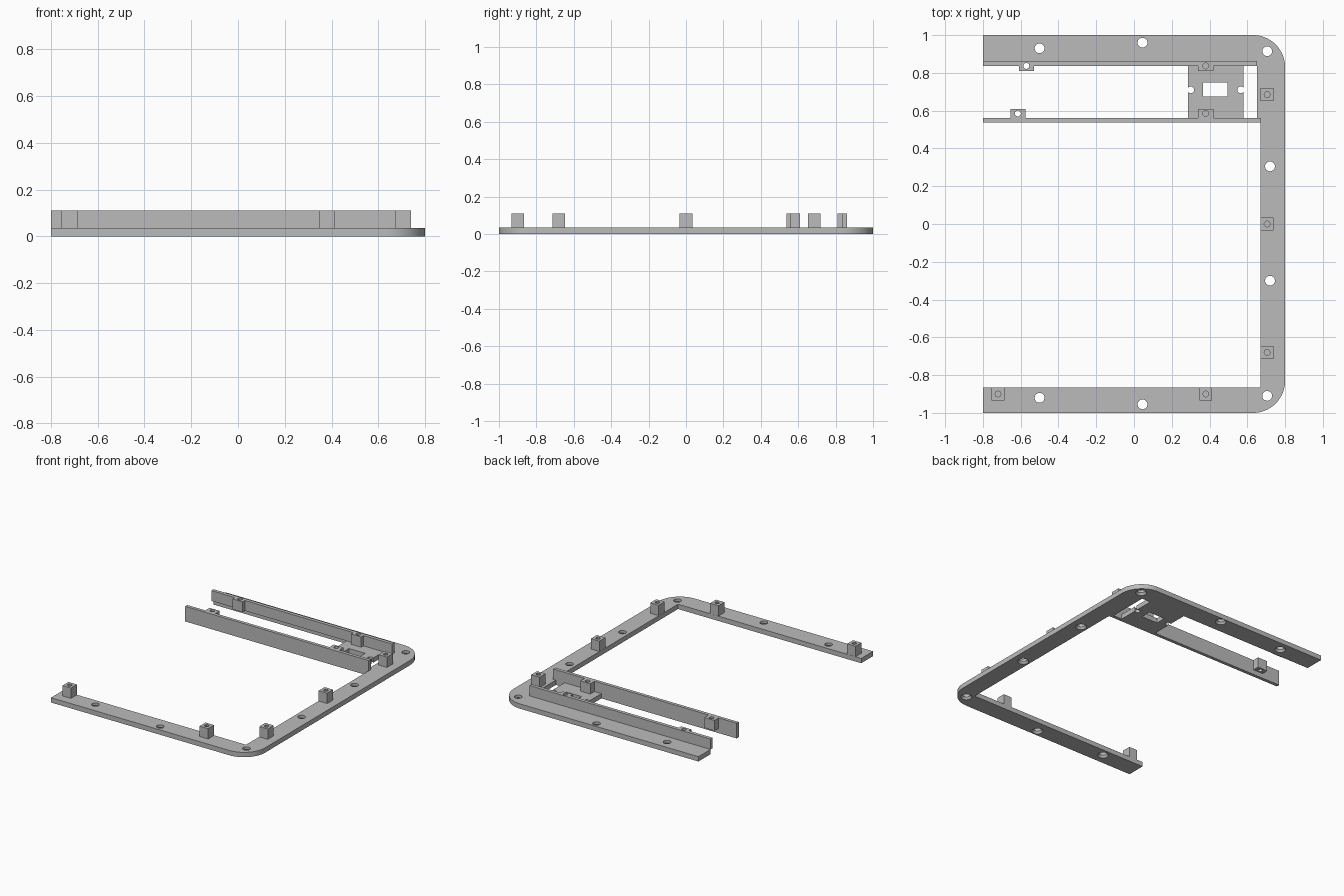
import bpy, bmesh, math

if "Cube" in bpy.data.objects:
    bpy.data.objects.remove(bpy.data.objects["Cube"])

T, H = 0.035, 0.11          # plate thickness, overall height

grey = bpy.data.materials.new("mid grey")
grey.diffuse_color = (0.5, 0.5, 0.5, 1)
grey.use_nodes = True
grey.node_tree.nodes["Principled BSDF"].inputs["Base Color"].default_value = grey.diffuse_color


def loft(name, rings):
    """Closed solid through stacked rings of equal point count."""
    bm = bmesh.new()
    vs = [[bm.verts.new(p) for p in r] for r in rings]
    n = len(vs[0])
    for a, b in zip(vs, vs[1:]):
        for i in range(n):
            bm.faces.new((a[i], a[(i + 1) % n], b[(i + 1) % n], b[i]))
    bm.faces.new(vs[0][::-1])
    bm.faces.new(vs[-1])
    bmesh.ops.recalc_face_normals(bm, faces=bm.faces)
    me = bpy.data.meshes.new(name)
    bm.to_mesh(me)
    bm.free()
    me.materials.append(grey)
    ob = bpy.data.objects.new(name, me)
    bpy.context.collection.objects.link(ob)
    return ob


def prism(name, pts, z0, z1):
    return loft(name, [[(x, y, z) for x, y in pts] for z in (z0, z1)])


def box(name, x0, x1, y0, y1, z0, z1):
    return prism(name, [(x0, y0), (x1, y0), (x1, y1), (x0, y1)], z0, z1)


def drill(x, y, levels, n):
    """Round cutter with (radius, z) levels."""
    return loft("cutter", [[(x + r * math.cos(2 * math.pi * i / n),
                             y + r * math.sin(2 * math.pi * i / n), z)
                            for i in range(n)] for r, z in levels])


def cut(ob, cutters):
    bpy.context.view_layer.objects.active = ob
    for c in cutters:
        m = ob.modifiers.new("cut", 'BOOLEAN')
        m.operation, m.solver, m.object = 'DIFFERENCE', 'EXACT', c
        bpy.ops.object.modifier_apply(modifier=m.name)
        bpy.data.objects.remove(c)


def smooth(ob):
    bpy.ops.object.select_all(action='DESELECT')
    ob.select_set(True)
    bpy.context.view_layer.objects.active = ob
    bpy.ops.object.shade_smooth_by_angle(angle=math.radians(30))


# Flat three-sided frame with rounded outer corners
R = 0.17


def corner(cy, start):
    return [(0.8 - R + R * math.cos(math.radians(start + 90 * i / 16)),
             cy + R * math.sin(math.radians(start + 90 * i / 16))) for i in range(17)]


outline = ([(-0.8, -1)] + corner(-1 + R, -90) + corner(1 - R, 0) +
           [(-0.8, 1), (-0.8, 0.86), (0.65, 0.86), (0.65, 0.56),
            (0.67, 0.56), (0.67, -0.865), (-0.8, -0.865)])
frame = prism("frame", outline, 0, T)

# Countersunk screw holes
holes = [(-0.5, 0.93), (0.045, 0.96), (0.705, 0.915), (0.72, 0.305),
         (0.72, -0.3), (0.705, -0.91), (0.045, -0.955), (-0.5, -0.92)]
cut(frame, [drill(x, y, [(0.041, -0.005), (0.026, 0.016), (0.026, 0.06)], 24)
            for x, y in holes])
smooth(frame)


def pilot(x, y):
    return drill(x, y, [(0.016, T + 0.001), (0.016, 0.15)], 8)


# Square mounting posts on the frame
s = 0.034
for i, (x, y) in enumerate([(-0.72, -0.9), (0.38, -0.9), (0.705, -0.68),
                            (0.705, 0), (0.705, 0.685)]):
    post = box(f"post_{i + 1}", x - s, x + s, y - s, y + s, T, H)
    cut(post, [pilot(x, y)])

# Two slim walls of the channel
back_wall = box("back_wall", -0.8, 0.65, 0.837, 0.862, T, H)
front_wall = box("front_wall", -0.8, 0.672, 0.538, 0.562, 0, H)


def through(x, y):
    return drill(x, y, [(0.016, 0.01), (0.016, 0.15)], 12)


# Screw tabs on the inner sides of the walls
cut(back_wall, [through(-0.57, 0.837), through(0.38, 0.837)])
for name, x, y0, y1, hy in [("back_tab_left", -0.57, 0.811, 0.861, 0.837),
                            ("back_tab_right", 0.38, 0.811, 0.861, 0.837),
                            ("front_tab_left", -0.615, 0.56, 0.61, 0.585),
                            ("front_tab_right", 0.38, 0.56, 0.61, 0.585)]:
    tab = box(name, x - 0.04, x + 0.04, y0, y1, T, H)
    cut(tab, [through(x, hy)])

# Floor plate of the channel with a window and two side notches
floor = box("floor_plate", 0.285, 0.58, 0.56, 0.861, 0, T)
cut(floor, [box("cutter", 0.365, 0.495, 0.675, 0.75, -0.1, 0.1)] +
    [drill(x, 0.71, [(0.018, -0.1), (0.018, 0.1)], 16) for x in (0.3, 0.565)])
